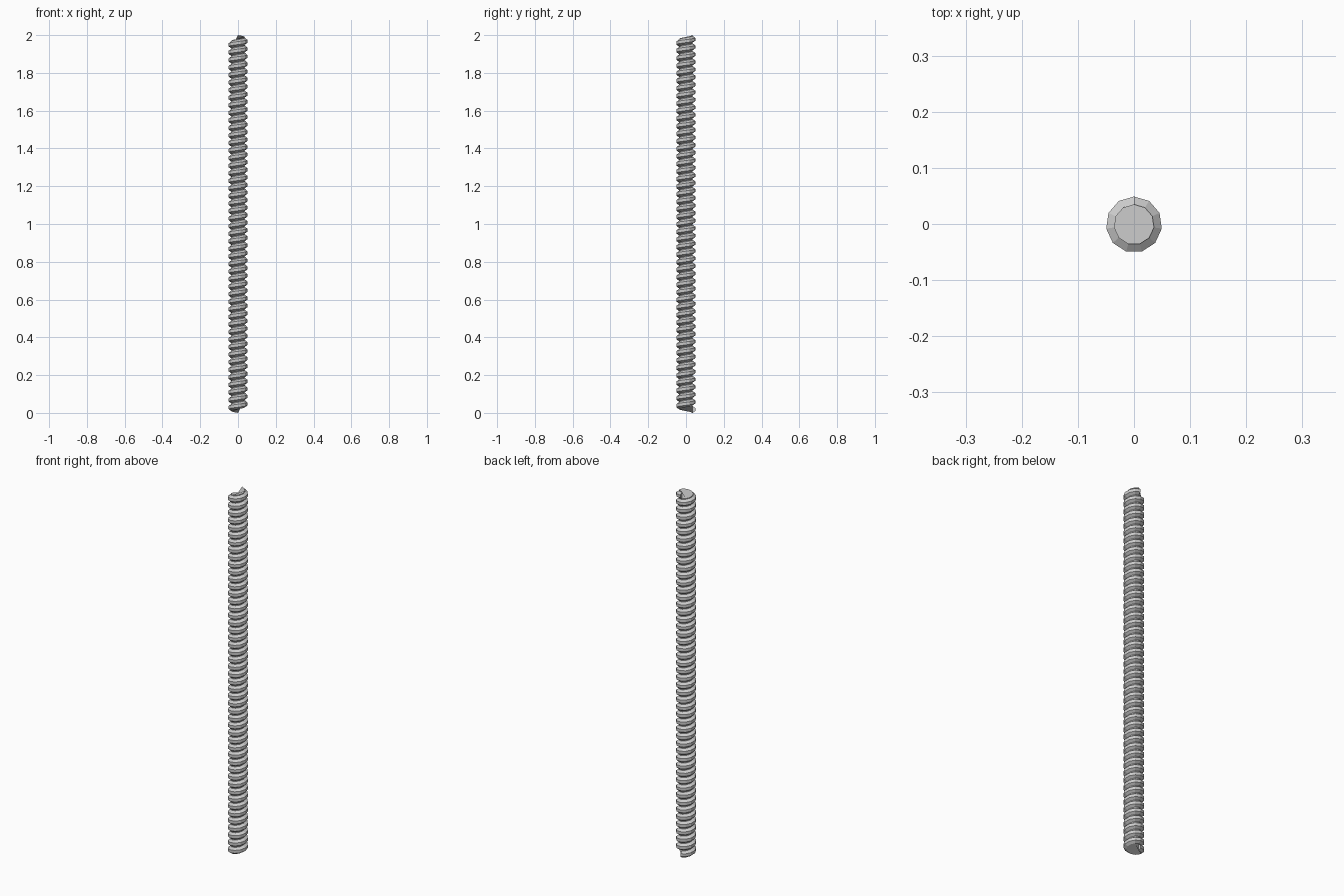
import bpy, bmesh, math

if "Cube" in bpy.data.objects:
    bpy.data.objects.remove(bpy.data.objects["Cube"])

SIDES, PITCH, TURNS = 11, 0.04, 49
# thread profile: (radius, height), repeats every pitch
PROFILE = [(0.036, 0.0), (0.05, 0.010), (0.05, 0.026), (0.036, 0.036), (0.036, 0.04)]

# threaded rod: sweep the profile along a right-handed helix starting at +y
bm = bmesh.new()
rings = []
for i in range(SIDES * TURNS + 1):
    a = math.pi / 2 + 2 * math.pi * i / SIDES
    z = PITCH * i / SIDES
    rings.append([bm.verts.new((r * math.cos(a), r * math.sin(a) - 0.001, z + h))
                  for r, h in PROFILE])
for p, q in zip(rings, rings[1:]):
    for j in range(len(PROFILE) - 1):
        bm.faces.new((p[j], q[j], q[j + 1], p[j + 1]))

# thread end faces
bm.faces.new(rings[0])
bm.faces.new(rings[-1][::-1])

# spiral end caps over the first and last turn
bm.faces.new([r[0] for r in rings[SIDES::-1]])
bm.faces.new([r[-1] for r in rings[-SIDES - 1:]])
bmesh.ops.remove_doubles(bm, verts=bm.verts, dist=0.0002)
bmesh.ops.recalc_face_normals(bm, faces=bm.faces)

mesh = bpy.data.meshes.new("threaded_rod")
bm.to_mesh(mesh)
bm.free()
rod = bpy.data.objects.new("threaded_rod", mesh)
bpy.context.collection.objects.link(rod)
